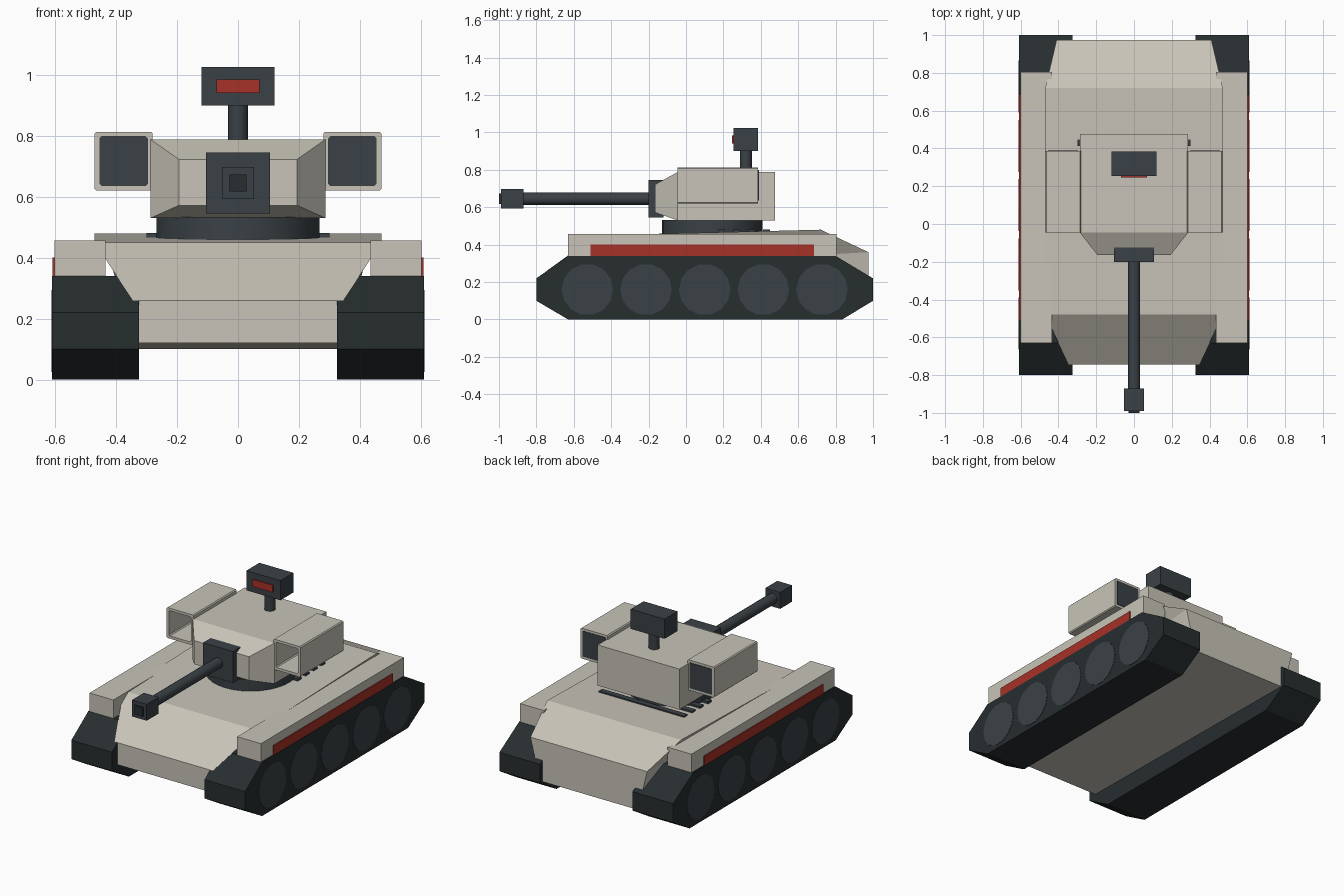
import bpy, bmesh, math
from mathutils import Matrix

if "Cube" in bpy.data.objects:
    bpy.data.objects.remove(bpy.data.objects["Cube"])


def material(name, rgb):
    m = bpy.data.materials.new(name)
    m.diffuse_color = (*rgb, 1)
    m.use_nodes = True
    m.node_tree.nodes["Principled BSDF"].inputs["Base Color"].default_value = m.diffuse_color
    return m


CREAM = material("cream", (0.58, 0.55, 0.48))
STEEL = material("steel", (0.042, 0.053, 0.06))
RUBBER = material("rubber", (0.02, 0.027, 0.028))
RED = material("red", (0.39, 0.032, 0.021))


def finish(name, bm, mat):
    bmesh.ops.recalc_face_normals(bm, faces=bm.faces)
    me = bpy.data.meshes.new(name)
    bm.to_mesh(me)
    bm.free()
    me.materials.append(mat)
    ob = bpy.data.objects.new(name, me)
    bpy.context.collection.objects.link(ob)
    return ob


def loft(name, rings, mat, caps=True):
    """Skin a stack of rings that all have the same point count."""
    bm = bmesh.new()
    vs = [[bm.verts.new(p) for p in r] for r in rings]
    n = len(vs[0])
    for a, b in zip(vs, vs[1:]):
        for i in range(n):
            j = (i + 1) % n
            bm.faces.new((a[i], a[j], b[j], b[i]))
    if caps:
        bm.faces.new(vs[0])
        bm.faces.new(vs[-1])
    return finish(name, bm, mat)


def rect(x0, x1, y, z0, z1):
    return [(x0, y, z0), (x1, y, z0), (x1, y, z1), (x0, y, z1)]


def box(name, x0, x1, y0, y1, z0, z1, mat):
    return loft(name, [rect(x0, x1, y0, z0, z1), rect(x0, x1, y1, z0, z1)], mat)


def cylinder(name, centre, r, depth, axis, sides, mat, smooth=True):
    bm = bmesh.new()
    rot = {"x": Matrix.Rotation(math.pi / 2, 4, "Y"),
           "y": Matrix.Rotation(math.pi / 2, 4, "X"),
           "z": Matrix.Identity(4)}[axis]
    bmesh.ops.create_cone(bm, cap_ends=True, segments=sides, radius1=r, radius2=r,
                          depth=depth, matrix=Matrix.Translation(centre) @ rot)
    ob = finish(name, bm, mat)
    if smooth:
        for f in ob.data.polygons:
            f.use_smooth = len(f.vertices) == 4
    return ob


def mirror(ob):
    m = ob.modifiers.new("mirror", "MIRROR")
    m.use_axis[0] = True
    m.use_mirror_merge = False
    return ob


# Hull: bottom, edge and deck rings, each given as (half width, y, z) front and rear
def hull_ring(front, rear):
    (fx, fy, fz), (rx, ry, rz) = front, rear
    return [(-fx, fy, fz), (fx, fy, fz), (rx, ry, rz), (-rx, ry, rz)]


loft("hull", [hull_ring((0.335, -0.745, 0.12), (0.345, 0.975, 0.10)),
              hull_ring((0.345, -0.745, 0.26), (0.41, 0.975, 0.36)),
              hull_ring((0.47, -0.48, 0.45), (0.47, 0.72, 0.48))], CREAM)

# Tracks and road wheels
profile = [(-0.8, 0.22), (-0.8, 0.10), (-0.63, 0), (0.835, 0),
           (1.0, 0.10), (1.0, 0.22), (0.8, 0.34), (-0.63, 0.34)]
mirror(loft("track", [[(x, y, z) for y, z in profile] for x in (0.325, 0.61)], RUBBER))
for i in range(5):
    mirror(cylinder(f"road_wheel_{i + 1}", (0.58, -0.527 + 0.3135 * i, 0.16),
                    0.138, 0.064, "x", 14, STEEL, smooth=False))

# Fenders with red side strips
mirror(box("fender", 0.435, 0.602, -0.63, 0.805, 0.34, 0.457, CREAM))
mirror(box("side_strip", 0.595, 0.608, -0.51, 0.685, 0.34, 0.40, RED))

# Deck vent slats
for i in range(4):
    y = 0.19 + 0.08 * i
    box(f"vent_slat_{i + 1}", -0.30, 0.30, y - 0.018, y + 0.018, 0.455, 0.481, STEEL)

# Turret ring and faceted turret
cylinder("turret_ring", (0, 0.14, 0.493), 0.268, 0.08, "z", 32, STEEL)
loft("turret", [rect(-0.193, 0.193, -0.165, 0.572, 0.722),
                rect(-0.287, 0.287, -0.045, 0.53, 0.788),
                rect(-0.287, 0.287, 0.477, 0.53, 0.788)], CREAM)

# Side pods: open-fronted frames closed by a dark panel at the back
outer = (0.28, 0.47, 0.62, 0.813)
inner = (0.297, 0.453, 0.637, 0.797)


def pod_ring(dims, y):
    x0, x1, z0, z1 = dims
    c = 0.006
    return [(x0 + c, y, z0), (x1 - c, y, z0), (x1, y, z0 + c), (x1, y, z1 - c),
            (x1 - c, y, z1), (x0 + c, y, z1), (x0, y, z1 - c), (x0, y, z0 + c)]


mirror(loft("pod_shell", [pod_ring(inner, 0.386), pod_ring(outer, 0.386),
                          pod_ring(outer, -0.045), pod_ring(inner, -0.045),
                          pod_ring(inner, 0.386)], CREAM, caps=False))
mirror(box("pod_panel", 0.296, 0.454, 0.365, 0.389, 0.636, 0.798, STEEL))

# Gun
box("gun_mantlet", -0.105, 0.105, -0.20, -0.12, 0.545, 0.745, STEEL)
cylinder("gun_barrel", (0, -0.55, 0.645), 0.033, 0.76, "y", 16, STEEL)
box("muzzle", -0.052, 0.052, -0.99, -0.87, 0.593, 0.697, STEEL)
box("muzzle_bore", -0.028, 0.028, -1.0, -0.98, 0.617, 0.673, RUBBER)

# Sensor mast
cylinder("sensor_mast", (0, 0.32, 0.845), 0.032, 0.13, "z", 16, STEEL)
box("sensor_head", -0.119, 0.119, 0.255, 0.385, 0.90, 1.025, STEEL)
box("sensor_lens", -0.07, 0.07, 0.246, 0.26, 0.94, 0.985, RED)
